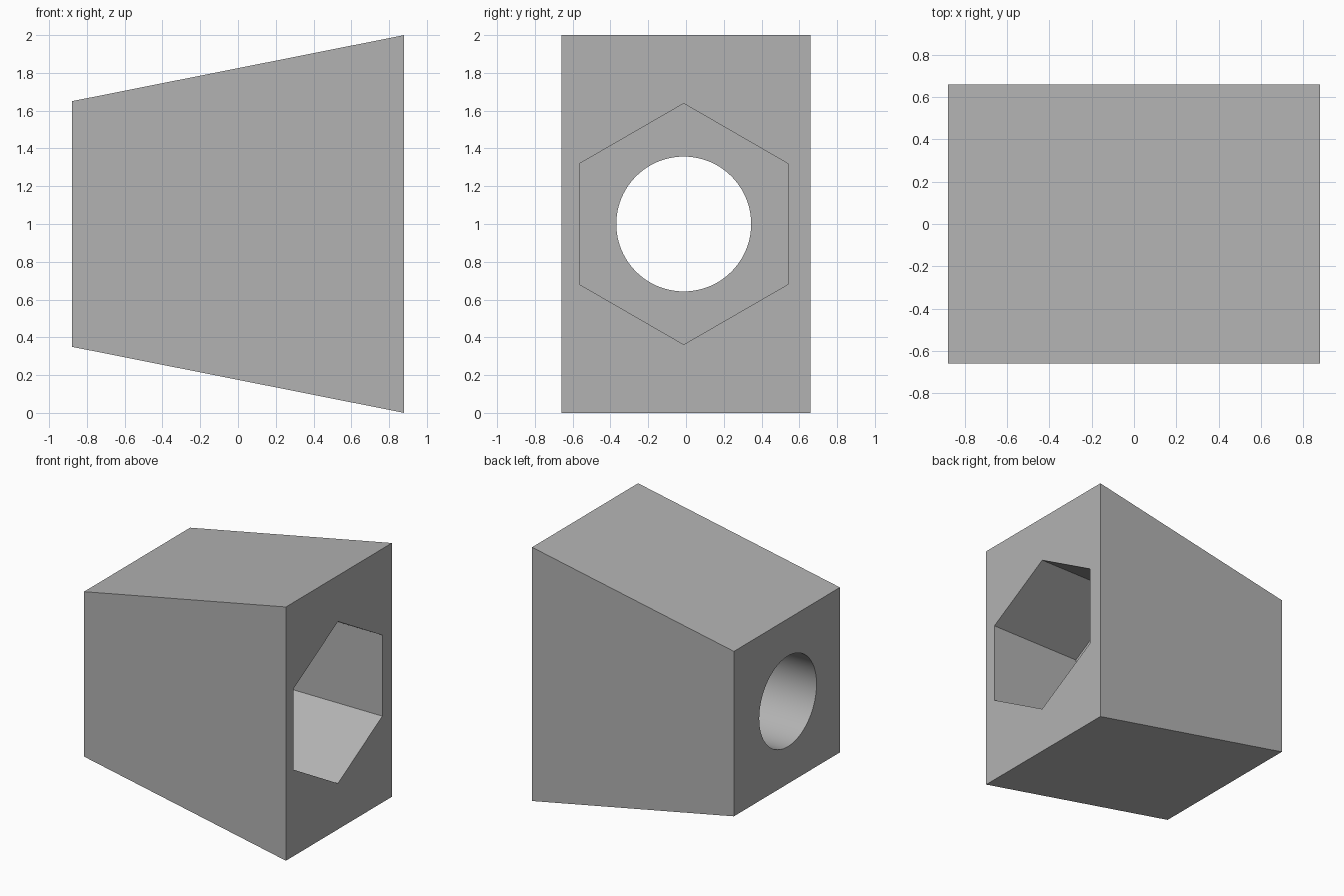
import bpy
import math
from mathutils import Matrix

default = bpy.data.objects.get("Cube")
if default:
    bpy.data.objects.remove(default, do_unlink=True)

HALF_X, HALF_Y = 0.88, 0.66
HOLE_Y, HOLE_Z = -0.012, 1.0
POCKET_DEPTH = 0.79

grey = bpy.data.materials.new("plain grey")
grey.use_nodes = True
colour = (0.45, 0.45, 0.45, 1)
grey.diffuse_color = colour
grey.node_tree.nodes["Principled BSDF"].inputs["Base Color"].default_value = colour


def prism(name, profile, axis, start, end):
    """Extrude a 2D profile along x (profile is y, z) or y (profile is x, z)."""
    def place(p, d):
        return (d, p[0], p[1]) if axis == "x" else (p[0], d, p[1])
    n = len(profile)
    verts = [place(p, d) for d in (start, end) for p in profile]
    faces = [[(i + 1) % n, i, i + n, (i + 1) % n + n] for i in range(n)]
    faces += [list(range(n)), list(range(2 * n - 1, n - 1, -1))]
    if axis == "x":
        faces = [f[::-1] for f in faces]
    mesh = bpy.data.meshes.new(name)
    mesh.from_pydata(verts, [], faces)
    mesh.materials.append(grey)
    obj = bpy.data.objects.new(name, mesh)
    bpy.context.collection.objects.link(obj)
    return obj


def ring(radius, sides):
    """Regular polygon in the yz plane with a corner at the top."""
    angles = [2 * math.pi * i / sides for i in range(sides)]
    return [(HOLE_Y + radius * math.sin(a), HOLE_Z + radius * math.cos(a)) for a in angles]


# Wedge body: tall on the left end, shorter on the right end
outline = [(-HALF_X, 0.35), (HALF_X, 0), (HALF_X, 2), (-HALF_X, 1.65)]
body = prism("wedge_block", outline, "y", -HALF_Y, HALF_Y)

# Hexagonal pocket in the tall end and a round bore right through
cutters = [
    prism("hex_pocket_cutter", ring(0.638, 6), "x", HALF_X - POCKET_DEPTH, HALF_X + 0.2),
    prism("round_bore_cutter", ring(0.357, 96), "x", -HALF_X - 0.2, HALF_X + 0.3),
]

# Make every shell face outwards before cutting
import bmesh
for obj in [body] + cutters:
    bm = bmesh.new()
    bm.from_mesh(obj.data)
    bmesh.ops.recalc_face_normals(bm, faces=bm.faces)
    bm.to_mesh(obj.data)
    bm.free()

bpy.ops.object.select_all(action="DESELECT")
body.select_set(True)
bpy.context.view_layer.objects.active = body
for cutter in cutters:
    cutter.hide_render = True
    cut = body.modifiers.new(cutter.name, "BOOLEAN")
    cut.operation = "DIFFERENCE"
    cut.solver = "EXACT"
    cut.object = cutter
    bpy.ops.object.modifier_apply(modifier=cut.name)
for cutter in cutters:
    bpy.data.objects.remove(cutter, do_unlink=True)

# Smooth the bore wall, keep all other edges sharp
bpy.ops.object.shade_smooth_by_angle(angle=math.radians(30))
